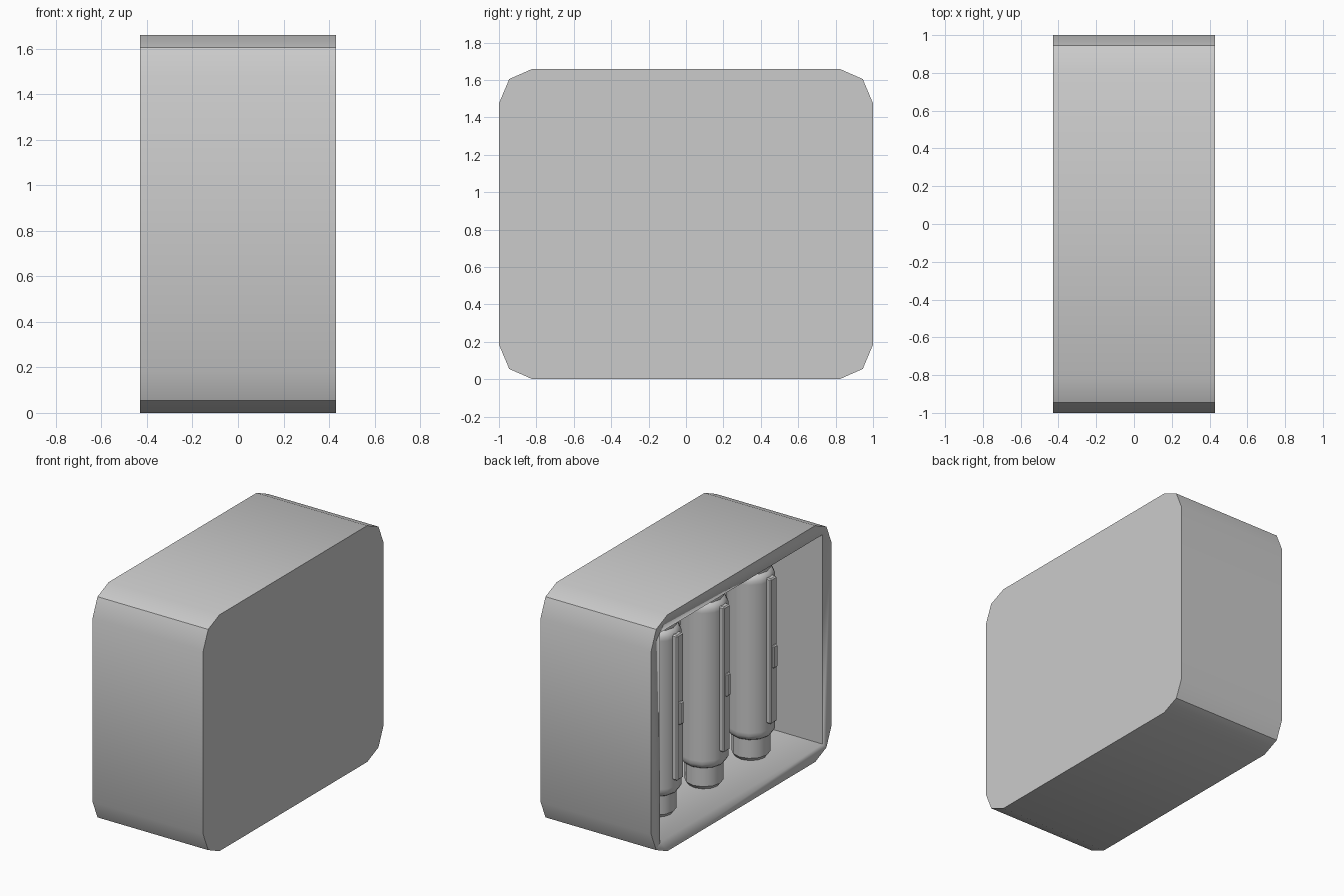
import bpy, bmesh
from math import cos, sin, pi, radians

if "Cube" in bpy.data.objects:
    bpy.data.objects.remove(bpy.data.objects["Cube"])


def finish(name, bm, angle=30):
    bmesh.ops.recalc_face_normals(bm, faces=bm.faces)
    me = bpy.data.meshes.new(name)
    bm.to_mesh(me)
    bm.free()
    ob = bpy.data.objects.new(name, me)
    bpy.context.collection.objects.link(ob)
    bpy.ops.object.select_all(action='DESELECT')
    ob.select_set(True)
    bpy.context.view_layer.objects.active = ob
    bpy.ops.object.shade_smooth_by_angle(angle=radians(angle))
    return ob


def prism_x(name, pts, x0, x1):
    bm = bmesh.new()
    a = [bm.verts.new((x0, y, z)) for y, z in pts]
    b = [bm.verts.new((x1, y, z)) for y, z in pts]
    n = len(pts)
    bm.faces.new(a)
    bm.faces.new(b[::-1])
    for i in range(n):
        bm.faces.new((a[i], a[(i + 1) % n], b[(i + 1) % n], b[i]))
    return finish(name, bm)


def lathe(name, profile, loc, sides=12):
    bm = bmesh.new()
    rings = [[bm.verts.new((loc[0] + r * cos(2 * pi * i / sides),
                            loc[1] + r * sin(2 * pi * i / sides), z))
              for i in range(sides)] for r, z in profile]
    for lo, hi in zip(rings, rings[1:]):
        for i in range(sides):
            j = (i + 1) % sides
            bm.faces.new((lo[i], lo[j], hi[j], hi[i]))
    bm.faces.new(rings[0][::-1])
    bm.faces.new(rings[-1])
    return finish(name, bm, 35)


def box(name, loc, size, bevel=0.008):
    bm = bmesh.new()
    bmesh.ops.create_cube(bm, size=1)
    bmesh.ops.scale(bm, vec=size, verts=bm.verts)
    bmesh.ops.translate(bm, vec=loc, verts=bm.verts)
    bmesh.ops.bevel(bm, geom=bm.edges[:], offset=bevel, segments=1, affect='EDGES')
    return finish(name, bm)


# Housing with chamfered corners, open on the -x side
H = 1.66
corner = [(0.82, 0), (0.945, 0.055), (1, 0.185)]
right = corner + [(y, H - z) for y, z in corner[::-1]]
outline = right + [(-y, z) for y, z in right[::-1]]
housing = prism_x("housing", outline, -0.43, 0.43)
opening = prism_x("opening_cutter",
                  [(-0.9, 0.095), (0.9, 0.095), (0.9, 1.565), (-0.9, 1.565)], -0.6, 0.33)
opening.hide_render = True
opening.hide_set(True)
cut = housing.modifiers.new("opening", 'BOOLEAN')
cut.object = opening
cut.solver = 'EXACT'

# Three canisters in a row, necks reaching floor and ceiling
half = [(0.105, 0.095), (0.125, 0.12), (0.125, 0.25), (0.14, 0.26), (0.155, 0.285), (0.155, 0.31)]
profile = half + [(r, H - z) for r, z in half[::-1]]
CX = -0.14
for k, y in enumerate((0.52, 0, -0.52)):
    lathe(f"canister_{k + 1}", profile, (CX, y))
    # Raised strip and latch on the open side
    box(f"canister_strip_{k + 1}", (CX - 0.155, y, 0.87), (0.05, 0.07, 1.02))
    box(f"canister_latch_{k + 1}", (CX - 0.175, y, 0.83), (0.04, 0.045, 0.16))
